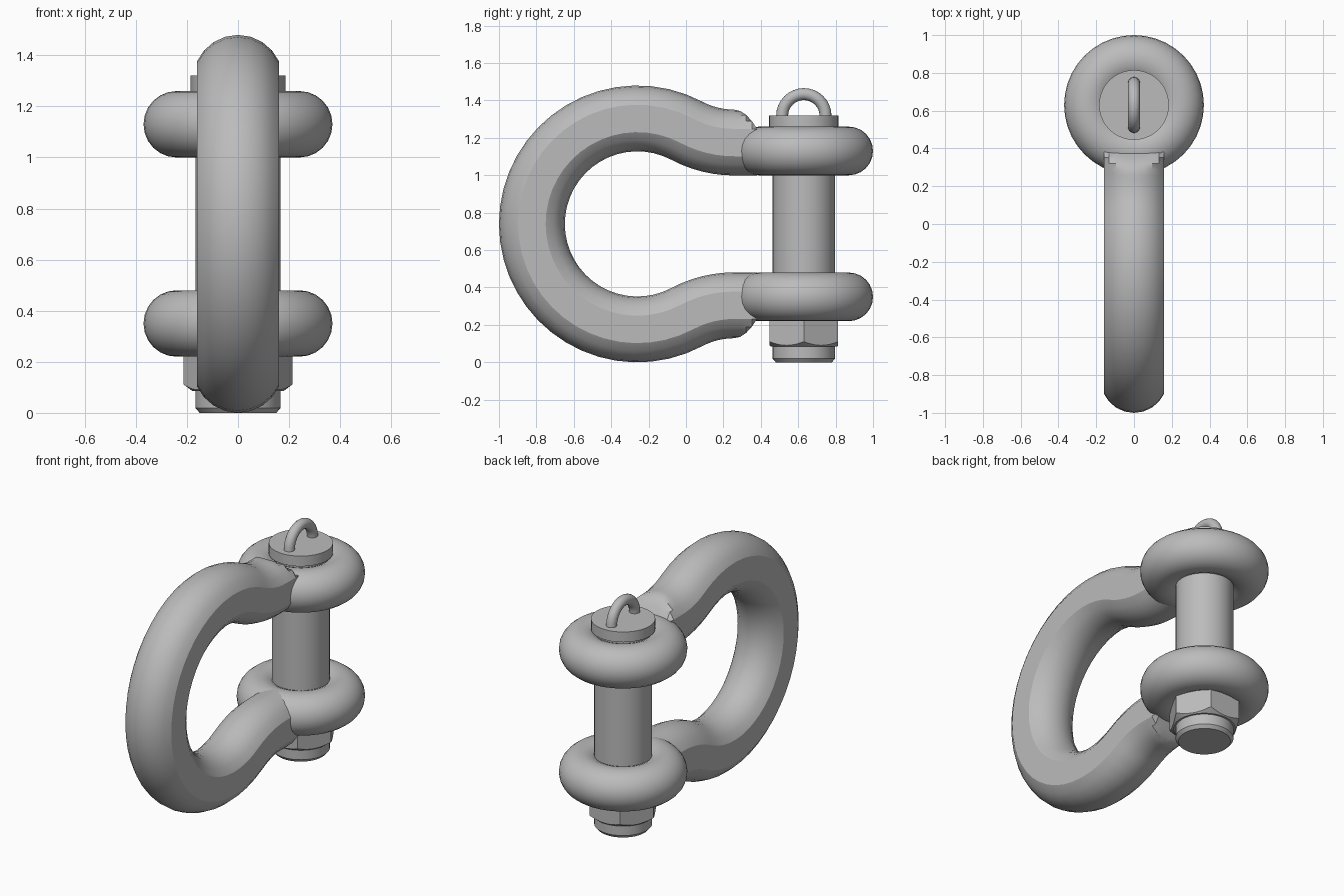
import bpy, bmesh, math
from math import sin, cos, pi, radians, sqrt

cube = bpy.data.objects.get("Cube")
if cube:
    bpy.data.objects.remove(cube, do_unlink=True)

STEEL = (0.5, 0.5, 0.5, 1)
mat = bpy.data.materials.new("grey steel")
mat.use_nodes = True
mat.diffuse_color = STEEL
mat.node_tree.nodes["Principled BSDF"].inputs["Base Color"].default_value = STEEL

PIN_Y = 0.63   # pin axis
MID_Z = 0.74   # mirror height of the bow


def make(name, rings, y=0.0, z=0.0, angle=30):
    """Skin a list of closed rings, cap both ends and shade smooth."""
    bm = bmesh.new()
    loops = [[bm.verts.new(p) for p in ring] for ring in rings]
    n = len(loops[0])
    for a, b in zip(loops, loops[1:]):
        for i in range(n):
            j = (i + 1) % n
            bm.faces.new((a[i], a[j], b[j], b[i]))
    bm.faces.new(loops[0])
    bm.faces.new(loops[-1])
    bmesh.ops.recalc_face_normals(bm, faces=bm.faces)
    mesh = bpy.data.meshes.new(name)
    bm.to_mesh(mesh)
    bm.free()
    mesh.materials.append(mat)
    ob = bpy.data.objects.new(name, mesh)
    ob.location = (0, y, z)
    bpy.context.collection.objects.link(ob)
    smooth(ob, angle)
    return ob


def smooth(ob, angle):
    bpy.ops.object.select_all(action='DESELECT')
    ob.select_set(True)
    bpy.context.view_layer.objects.active = ob
    bpy.ops.object.shade_smooth_by_angle(angle=radians(angle))


def lathe(name, profile, segs=40):
    rings = [[(r * cos(2 * pi * i / segs), r * sin(2 * pi * i / segs), z)
              for i in range(segs)] for r, z in profile]
    return make(name, rings, PIN_Y)


# Bow section: a round bar with its two sides milled flat
BAR, FLAT, STEPS = 0.176, 0.16, 8
half = math.asin(FLAT / BAR)
arc = [half * (2 * i / STEPS - 1) for i in range(STEPS + 1)]
section = [(BAR * sin(a), BAR * cos(a)) for a in arc]
section += [(-x, -w) for x, w in section]

# Bow path: straight tip, reverse bend, then the big round bend
BEND, RAD, BOW_Y, LEG_Z, TIP_Y = radians(28), 0.564, -0.26, 1.175, 0.38
rev = (MID_Z + RAD * cos(BEND) - LEG_Z) / (1 - cos(BEND))
leg_y = BOW_Y + (RAD + rev) * sin(BEND)
drop = BAR * (1 - cos(half))

path = []  # y, z, normal angle, outer limit of the section
for i in range(STEPS // 2 + 1):
    limit = BAR * cos(arc[i])
    t = sqrt(max(0, (BAR - limit) / drop))
    path.append((leg_y + (TIP_Y - leg_y) * t, LEG_Z, 0, limit))
for i in range(1, 7):
    a = BEND * i / 6
    path.append((leg_y - rev * sin(a), LEG_Z + rev * (1 - cos(a)), a, BAR))
for i in range(1, 17):
    a = BEND - (BEND + pi / 2) * i / 16
    path.append((BOW_Y + RAD * sin(a), MID_Z + RAD * cos(a), a, BAR))


def bow_ring(y, z, a, limit, flip):
    ring = []
    for x, w in section:
        w = min(w, limit)
        pz = z + w * cos(a)
        ring.append((x, y + w * sin(a), 2 * MID_Z - pz if flip else pz))
    return ring


upper = [bow_ring(*p, False) for p in path]
lower = [bow_ring(*p, True) for p in reversed(path[:-1])]
make("bow", upper + lower)

# Rounded eyes at both ends of the bow
for name, z in (("upper_eye", 1.13), ("lower_eye", 0.35)):
    bpy.ops.mesh.primitive_torus_add(location=(0, PIN_Y, z), major_radius=0.24,
                                     minor_radius=0.13, major_segments=40,
                                     minor_segments=24)
    eye = bpy.context.object
    eye.name = name
    eye.data.materials.append(mat)
    smooth(eye, 40)

# Pin with chamfered end, and its flat head
lathe("pin", [(0.15, 0), (0.167, 0.02), (0.167, 1.27)])
lathe("pin_head", [(0.185, 1.255), (0.185, 1.32)])

# Hexagonal nut with its lower corners turned to a cone
APOTHEM, SEGS, NUT_LOW, NUT_TOP = 0.184, 48, 0.085, 0.25
top, edge, bottom = [], [], []
for i in range(SEGS):
    a = 2 * pi * i / SEGS
    r = APOTHEM / cos(a % (pi / 3) - pi / 6)
    top.append((r * cos(a), r * sin(a), NUT_TOP))
    edge.append((r * cos(a), r * sin(a), NUT_LOW + 0.006 + (r - APOTHEM) * 0.7))
    bottom.append((0.178 * cos(a), 0.178 * sin(a), NUT_LOW))
make("nut", [top, edge, bottom], PIN_Y, angle=25)

# Wire loop on the pin head
WIRE, LOOP = 0.032, 0.116
rings = []
for i in range(17):
    a = pi * i / 16
    rings.append([(WIRE * sin(b), (LOOP + WIRE * cos(b)) * cos(a),
                   (LOOP + WIRE * cos(b)) * sin(a))
                  for b in (2 * pi * k / 16 for k in range(16))])
make("lifting_loop", rings, PIN_Y, 1.318, 40)
